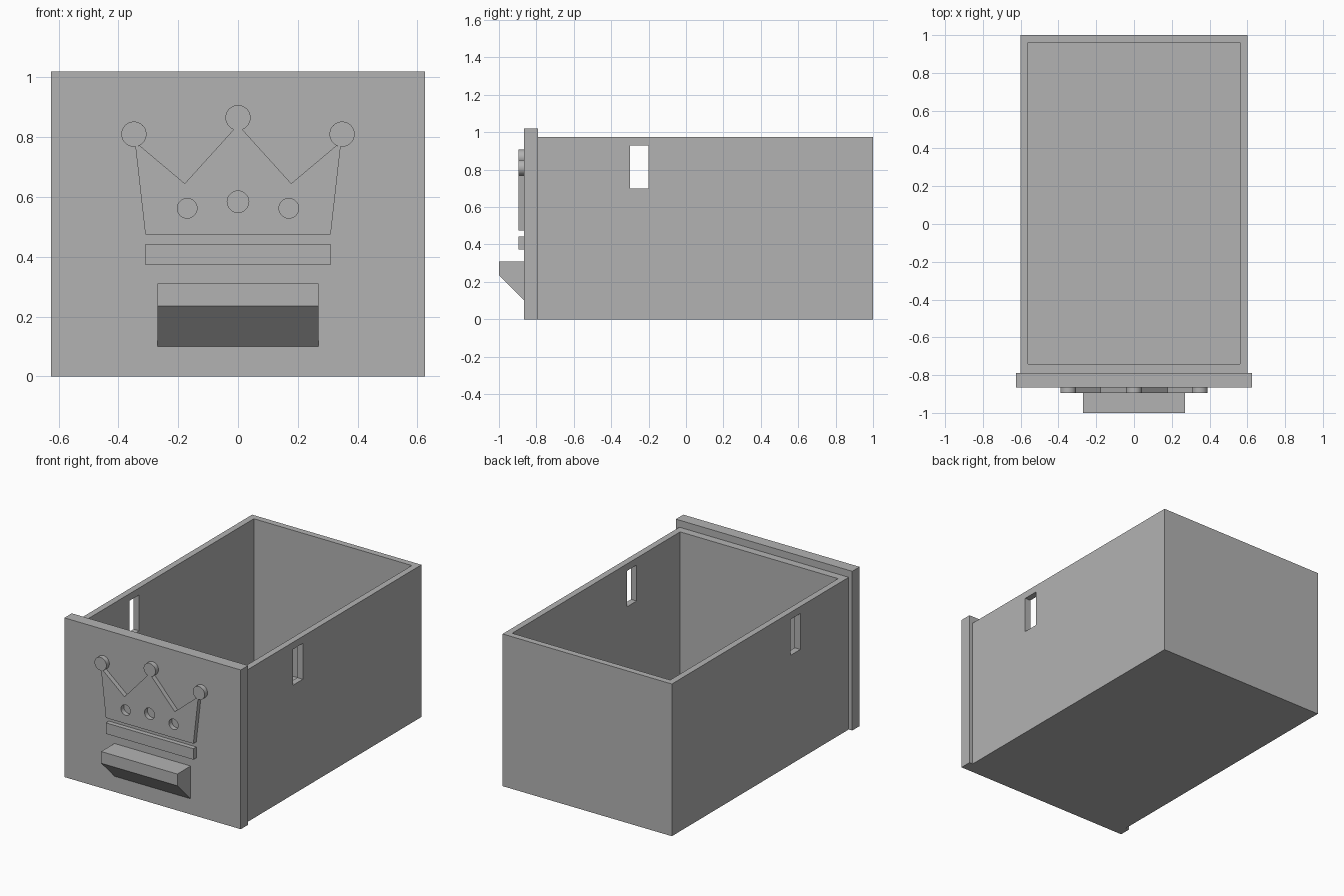
import bpy, bmesh, math
from mathutils import Matrix

cube = bpy.data.objects.get("Cube")
if cube:
    bpy.data.objects.remove(cube, do_unlink=True)

grey = bpy.data.materials.new("plain_grey")
grey.use_nodes = True
COLOUR = (0.45, 0.45, 0.45, 1)
grey.diffuse_color = COLOUR
grey.node_tree.nodes["Principled BSDF"].inputs["Base Color"].default_value = COLOUR

PANEL_FRONT, PANEL_BACK, EMBLEM_FRONT = -0.865, -0.79, -0.895


def finish(name, bm):
    bmesh.ops.recalc_face_normals(bm, faces=bm.faces)
    mesh = bpy.data.meshes.new(name)
    bm.to_mesh(mesh)
    bm.free()
    mesh.materials.append(grey)
    obj = bpy.data.objects.new(name, mesh)
    bpy.context.collection.objects.link(obj)
    return obj


def block(name, x, y, z):
    """Box between the given (low, high) ranges."""
    bm = bmesh.new()
    size = [b - a for a, b in (x, y, z)]
    centre = [(a + b) / 2 for a, b in (x, y, z)]
    bmesh.ops.create_cube(bm, size=1, matrix=Matrix.Translation(centre) @ Matrix.Diagonal((*size, 1)))
    return finish(name, bm)


def extrude(name, points, offset):
    bm = bmesh.new()
    face = bm.faces.new([bm.verts.new(p) for p in points])
    new = bmesh.ops.extrude_face_region(bm, geom=[face], use_keep_orig=True)["geom"]
    bmesh.ops.translate(bm, vec=offset, verts=[v for v in new if isinstance(v, bmesh.types.BMVert)])
    return finish(name, bm)


def disc(name, x, z, radius, y0, y1):
    ring = [math.tau * i / 48 for i in range(48)]
    obj = extrude(name, [(x + radius * math.cos(a), y0, z + radius * math.sin(a)) for a in ring],
                  (0, y1 - y0, 0))
    smooth(obj)
    return obj


def smooth(obj):
    bpy.ops.object.select_all(action="DESELECT")
    obj.select_set(True)
    bpy.context.view_layer.objects.active = obj
    bpy.ops.object.shade_smooth_by_angle(angle=math.radians(30))


def cut(obj, cutters):
    """Subtract the cutters, bake the result and discard them."""
    for cutter in cutters:
        cutter.hide_render = True
        mod = obj.modifiers.new("cut", "BOOLEAN")
        mod.operation, mod.solver, mod.object = "DIFFERENCE", "EXACT", cutter
    bpy.context.view_layer.update()
    deps = bpy.context.evaluated_depsgraph_get()
    mesh = bpy.data.meshes.new_from_object(obj.evaluated_get(deps))
    obj.modifiers.clear()
    obj.data = mesh
    for cutter in cutters:
        bpy.data.objects.remove(cutter, do_unlink=True)


# Open drawer box with a slot through both side walls
box = block("drawer_box", (-0.6, 0.6), (PANEL_BACK, 1), (0, 0.975))
cut(box, [block("hollow_cutter", (-0.56, 0.56), (-0.74, 0.96), (0.04, 1.2)),
          block("slot_cutter", (-0.8, 0.8), (-0.3, -0.2), (0.7, 0.93))])

# Front panel
block("front_panel", (-0.625, 0.625), (PANEL_FRONT, PANEL_BACK), (0, 1.02))

# Wedge pull with a sloped underside
wedge = [(PANEL_FRONT, 0.31), (-1, 0.31), (-1, 0.235), (PANEL_FRONT, 0.1)]
extrude("pull_handle", [(-0.27, y, z) for y, z in wedge], (0.54, 0, 0))

# Raised crown ornament: mirrored outline with three round holes
half = [(0.31, 0.475), (0.343, 0.768), (0.329, 0.772), (0.178, 0.645), (0.015, 0.825)]
outline = half + [(-x, z) for x, z in reversed(half)]
crown = extrude("crown_body", [(x, EMBLEM_FRONT, z) for x, z in outline],
                (0, PANEL_FRONT - EMBLEM_FRONT, 0))
cut(crown, [disc("hole_cutter", x, z, r, -0.95, -0.8)
            for x, z, r in ((-0.17, 0.562, 0.033), (0, 0.584, 0.036), (0.17, 0.562, 0.033))])
smooth(crown)

# Crown tips and lower band
for name, x, z in (("right", -0.348, 0.81), ("middle", 0, 0.865), ("left", 0.348, 0.81)):
    disc("crown_tip_" + name, x, z, 0.042, EMBLEM_FRONT, PANEL_FRONT)
block("crown_band", (-0.31, 0.31), (EMBLEM_FRONT, PANEL_FRONT), (0.373, 0.443))
